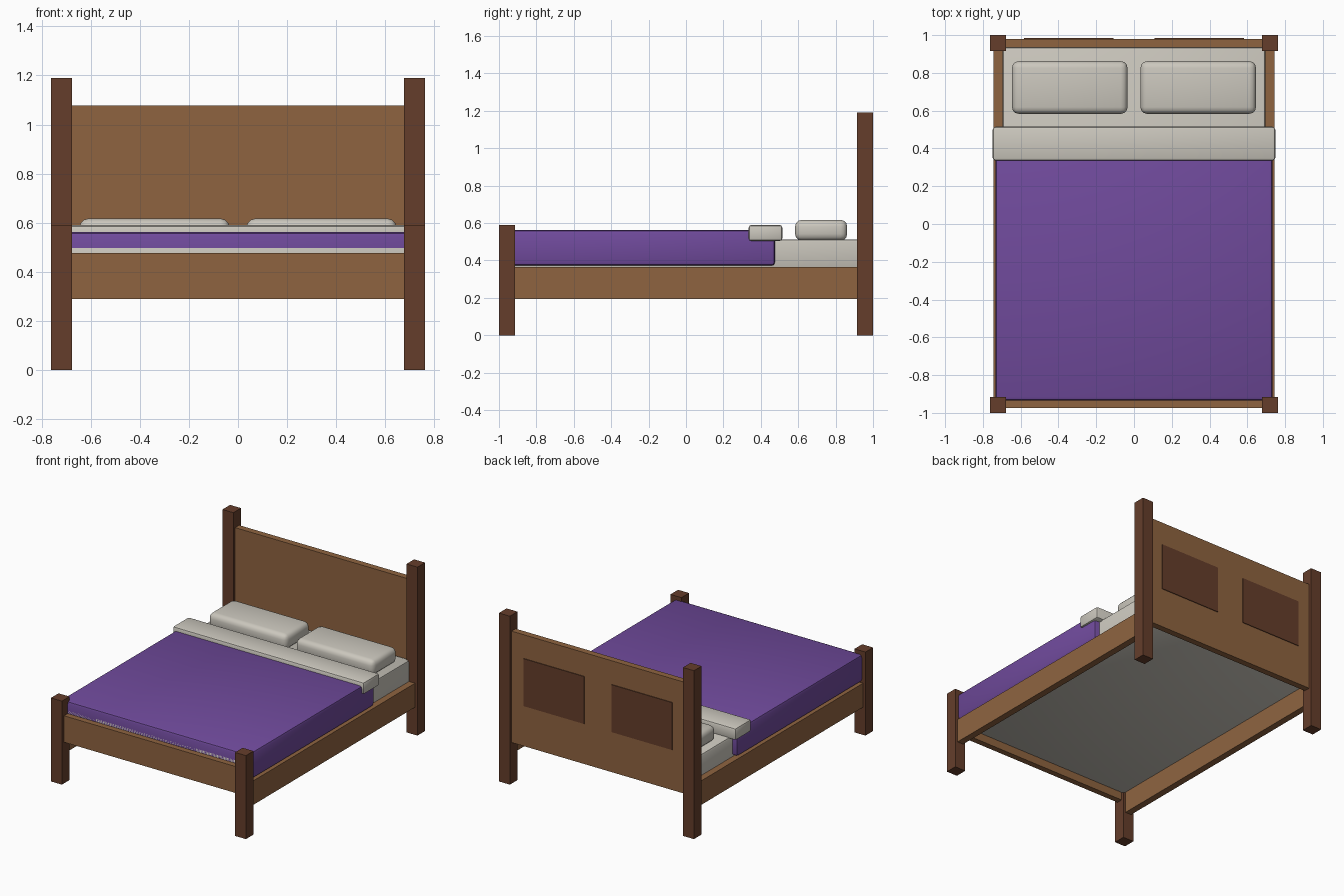
import bpy, bmesh

if "Cube" in bpy.data.objects:
    bpy.data.objects.remove(bpy.data.objects["Cube"])


def material(name, rgb):
    m = bpy.data.materials.new(name)
    m.diffuse_color = (*rgb, 1)
    m.use_nodes = True
    m.node_tree.nodes["Principled BSDF"].inputs["Base Color"].default_value = m.diffuse_color
    return m


BROWN = material("warm wood", (0.275, 0.127, 0.051))
DARK = material("dark wood", (0.130, 0.048, 0.024))
CREAM = material("cream linen", (0.597, 0.571, 0.509))
PURPLE = material("purple cloth", (0.162, 0.069, 0.333))


def box(name, xs, ys, zs, mat, bevel=0, segments=2):
    """Axis-aligned box given by its ranges, optionally with rounded edges."""
    bm = bmesh.new()
    bmesh.ops.create_cube(bm, size=1)
    for v in bm.verts:
        for i, r in enumerate((xs, ys, zs)):
            v.co[i] = r[0] if v.co[i] < 0 else r[1]
    if bevel:
        bmesh.ops.bevel(bm, geom=bm.edges[:], offset=bevel, segments=segments,
                        profile=0.5, affect='EDGES')
    mesh = bpy.data.meshes.new(name)
    bm.to_mesh(mesh)
    bm.free()
    mesh.materials.append(mat)
    obj = bpy.data.objects.new(name, mesh)
    bpy.context.collection.objects.link(obj)
    if bevel:
        bpy.ops.object.select_all(action='DESELECT')
        obj.select_set(True)
        bpy.context.view_layer.objects.active = obj
        bpy.ops.object.shade_smooth_by_angle(angle=0.6)
    return obj


def pair(name, xs, *args, **kw):
    """The same box on the right and, mirrored, on the left."""
    box("right_" + name, xs, *args, **kw)
    box("left_" + name, (-xs[1], -xs[0]), *args, **kw)


# Posts
pair("head_post", (0.677, 0.762), (0.915, 1.0), (0, 1.19), DARK)
pair("foot_post", (0.677, 0.762), (-1.0, -0.915), (0, 0.59), DARK)

# Frame boards
box("headboard", (-0.70, 0.70), (0.935, 0.98), (0.29, 1.077), BROWN)
box("footboard", (-0.70, 0.70), (-0.975, -0.933), (0.29, 0.477), BROWN)
pair("side_rail", (0.695, 0.743), (-0.93, 0.93), (0.195, 0.365), BROWN)

# Dark panels on the back of the headboard
pair("back_panel", (0.108, 0.582), (0.978, 0.985), (0.575, 0.91), DARK)

# Bedding
box("mattress", (-0.696, 0.696), (-0.934, 0.936), (0.34, 0.513), CREAM, 0.015)
box("blanket", (-0.734, 0.734), (-0.934, 0.475), (0.372, 0.562), PURPLE, 0.018)
box("folded_sheet", (-0.748, 0.748), (0.335, 0.515), (0.504, 0.59), CREAM, 0.015)
pair("pillow", (0.034, 0.646), (0.583, 0.862), (0.506, 0.617), CREAM, 0.036, segments=3)
